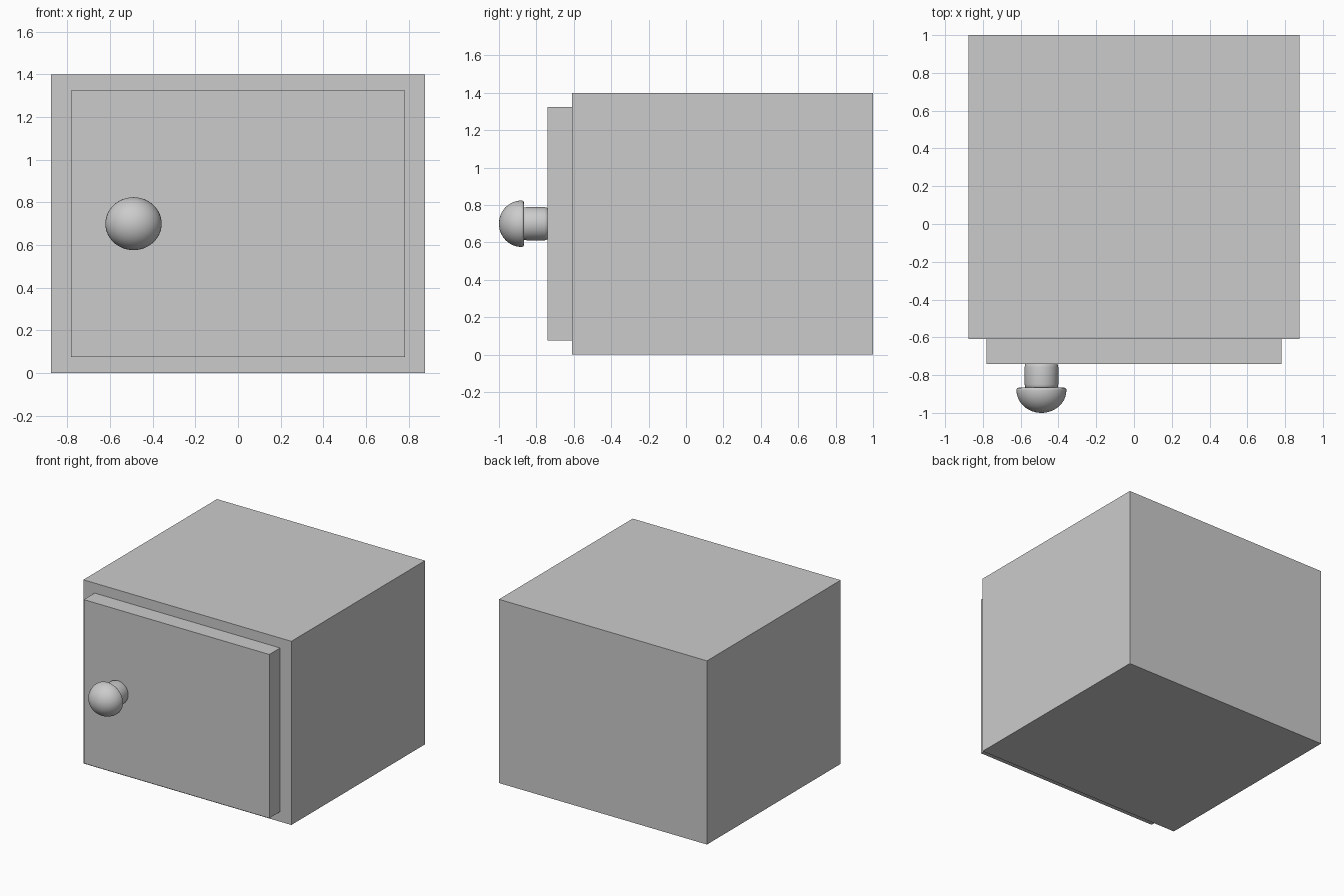
import bpy, bmesh, math

if "Cube" in bpy.data.objects:
    bpy.data.objects.remove(bpy.data.objects["Cube"])


def box(name, x0, x1, y0, y1, z0, z1):
    bpy.ops.mesh.primitive_cube_add(size=1, location=((x0 + x1) / 2, (y0 + y1) / 2, (z0 + z1) / 2))
    ob = bpy.context.object
    ob.name = name
    ob.scale = (x1 - x0, y1 - y0, z1 - z0)
    bpy.ops.object.transform_apply(location=False, rotation=False, scale=True)
    return ob


def lathe_y(name, centre, profile, stretch_x=1.0, sides=48):
    """Revolve (radius, y) points around an axis parallel to y."""
    bm = bmesh.new()
    rings = []
    for r, y in profile:
        if r == 0:
            rings.append([bm.verts.new((0, y, 0))] * sides)
        else:
            rings.append([bm.verts.new((r * stretch_x * math.cos(2 * math.pi * i / sides), y,
                                        r * math.sin(2 * math.pi * i / sides))) for i in range(sides)])
    for a, b in zip(rings, rings[1:]):
        for i in range(sides):
            j = (i + 1) % sides
            bm.faces.new(list(dict.fromkeys((a[i], a[j], b[j], b[i]))))
    bmesh.ops.recalc_face_normals(bm, faces=bm.faces)
    mesh = bpy.data.meshes.new(name)
    bm.to_mesh(mesh)
    bm.free()
    ob = bpy.data.objects.new(name, mesh)
    bpy.context.collection.objects.link(ob)
    ob.location = (centre[0], 0, centre[1])
    bpy.ops.object.select_all(action='DESELECT')
    ob.select_set(True)
    bpy.context.view_layer.objects.active = ob
    bpy.ops.object.shade_smooth_by_angle(angle=math.radians(40))
    return ob


# Cabinet body and raised door
box("cabinet_body", -0.877, 0.877, -0.61, 1.0, 0, 1.4)
box("door", -0.782, 0.782, -0.74, -0.61, 0.076, 1.324)

# Knob: short stem with softened ends, then a domed cap
KNOB = (-0.49, 0.70)
lathe_y("knob_stem", KNOB, [(0, -0.738), (0.08, -0.738), (0.086, -0.745), (0.089, -0.757),
                            (0.089, -0.85), (0.086, -0.865), (0.08, -0.87), (0, -0.87)])

dome = [(0.124 * math.cos(t), -0.88 - 0.12 * math.sin(t))
        for t in (math.pi / 2 * i / 12 for i in range(12))]
lathe_y("knob_cap", KNOB, [(0, -0.866), (0.112, -0.866), (0.12, -0.869), (0.1235, -0.874)]
        + dome + [(0, -1.0)], stretch_x=1.065)
